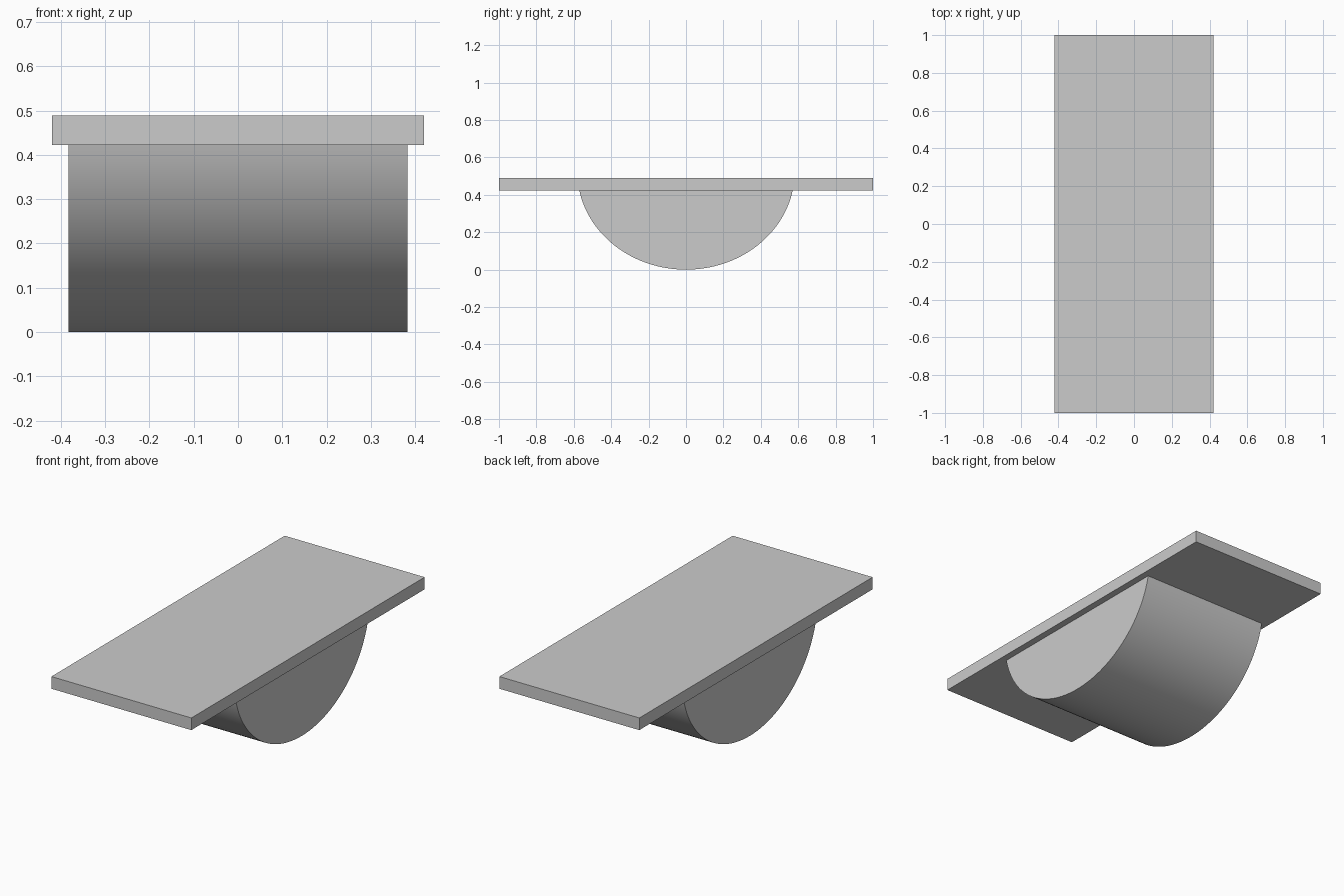
import bpy, bmesh, math

cube = bpy.data.objects.get("Cube")
if cube:
    bpy.data.objects.remove(cube, do_unlink=True)

# One light grey for the whole model
grey = bpy.data.materials.new("light_grey")
grey.use_nodes = True
colour = (0.6, 0.6, 0.6, 1)
grey.diffuse_color = colour
grey.node_tree.nodes["Principled BSDF"].inputs["Base Color"].default_value = colour


def prism(name, profile, half_width):
    """Extrude a closed (y, z) profile along x."""
    bm = bmesh.new()
    face = bm.faces.new([bm.verts.new((-half_width, y, z)) for y, z in profile])
    new = bmesh.ops.extrude_face_region(bm, geom=[face], use_keep_orig=True)["geom"]
    moved = [v for v in new if isinstance(v, bmesh.types.BMVert)]
    bmesh.ops.translate(bm, verts=moved, vec=(2 * half_width, 0, 0))
    bmesh.ops.recalc_face_normals(bm, faces=bm.faces)
    mesh = bpy.data.meshes.new(name)
    bm.to_mesh(mesh)
    bm.free()
    mesh.materials.append(grey)
    obj = bpy.data.objects.new(name, mesh)
    bpy.context.collection.objects.link(obj)
    return obj


SEAM, TOP = 0.423, 0.489

# Flat board on top
prism("board", [(-1, SEAM), (1, SEAM), (1, TOP), (-1, TOP)], 0.42)

# Rounded rocker below: the lower part of an ellipse, cut flat at the board
radius_y, radius_z, steps = 0.581, 0.523, 64
start = math.asin((radius_z - SEAM) / radius_z)
arc = []
for i in range(steps + 1):
    a = math.pi + start + (math.pi - 2 * start) * i / steps
    arc.append((radius_y * math.cos(a), radius_z * (1 + math.sin(a))))
rocker = prism("rocker", arc, 0.383)

# Smooth the curve, keep the end caps crisp
bpy.ops.object.select_all(action='DESELECT')
rocker.select_set(True)
bpy.context.view_layer.objects.active = rocker
bpy.ops.object.shade_smooth_by_angle(angle=math.radians(30))
